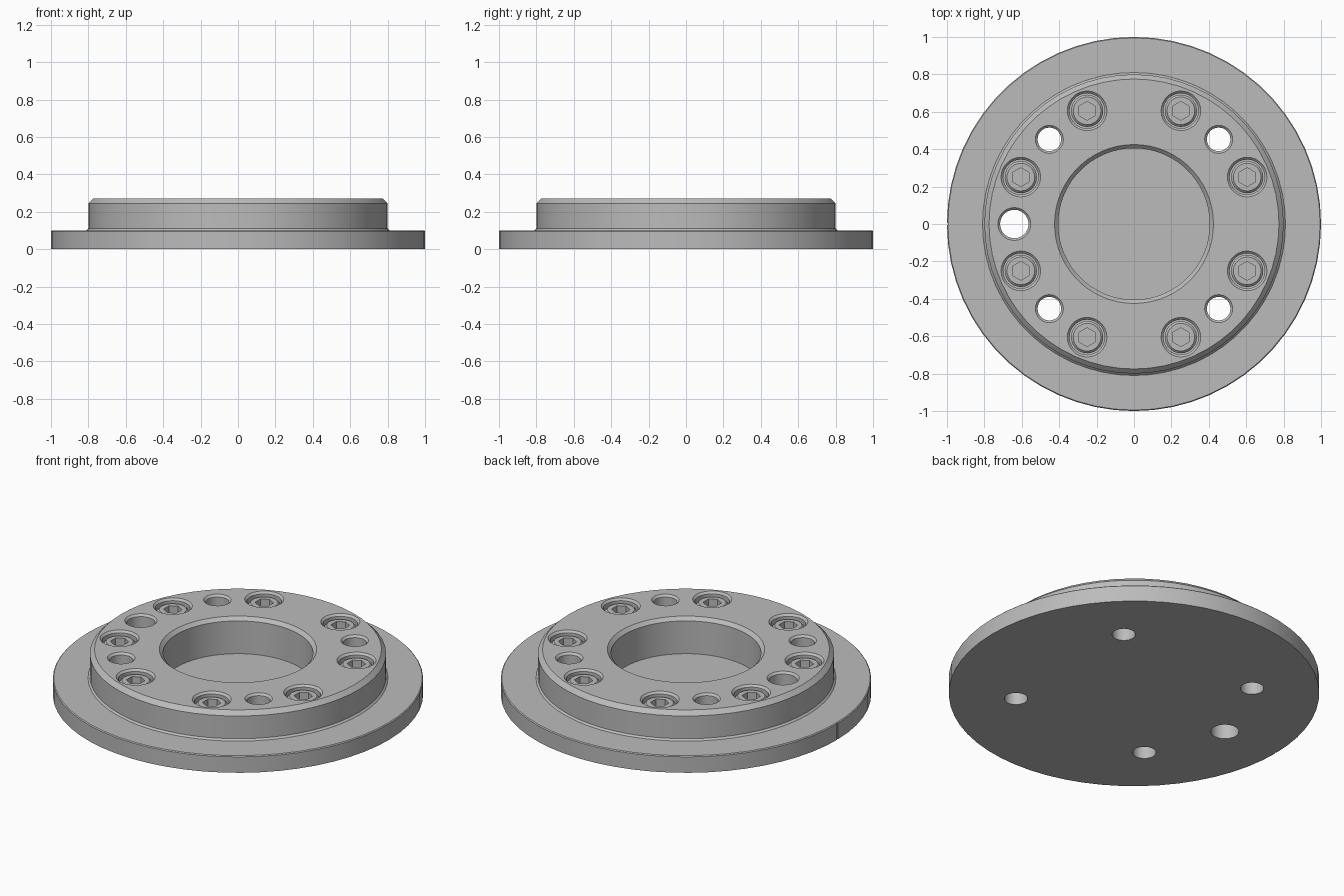
import bpy, bmesh, math
from mathutils import Matrix, Vector

default = bpy.data.objects.get("Cube")
if default:
    bpy.data.objects.remove(default, do_unlink=True)

steel = bpy.data.materials.new("grey steel")
steel.use_nodes = True
GREY = (0.5, 0.5, 0.5, 1)
steel.diffuse_color = GREY
steel.node_tree.nodes["Principled BSDF"].inputs["Base Color"].default_value = GREY


def lathe(bm, profile, sides, centre=(0, 0), phase=0.0):
    """Revolve a closed (radius, height) profile that starts and ends on the axis."""
    rings = []
    for r, z in profile:
        if r == 0:
            rings.append([bm.verts.new((*centre, z))] * sides)
        else:
            rings.append([bm.verts.new((centre[0] + r * math.cos(a), centre[1] + r * math.sin(a), z))
                          for a in (phase + math.tau * i / sides for i in range(sides))])
    for low, high in zip(rings, rings[1:]):
        if low[0] is low[1]:
            bm.faces.new(high[::-1])
        elif high[0] is high[1]:
            bm.faces.new(low)
        else:
            for i in range(sides):
                j = (i + 1) % sides
                bm.faces.new((low[i], low[j], high[j], high[i]))
    # drop the axis points, the end caps are single polygons
    for v in [v for v in bm.verts if not v.link_faces]:
        bm.verts.remove(v)


def make_object(name, bm):
    bmesh.ops.recalc_face_normals(bm, faces=bm.faces)
    mesh = bpy.data.meshes.new(name)
    bm.to_mesh(mesh)
    bm.free()
    mesh.materials.append(steel)
    obj = bpy.data.objects.new(name, mesh)
    bpy.context.collection.objects.link(obj)
    return obj


def smooth(obj):
    bpy.ops.object.select_all(action='DESELECT')
    obj.select_set(True)
    bpy.context.view_layer.objects.active = obj
    bpy.ops.object.shade_smooth_by_angle(angle=math.radians(25))


def polar(radius, degrees):
    a = math.radians(degrees)
    return radius * math.cos(a), radius * math.sin(a)


TOP = 0.27
FLOOR = 0.055
screws = [polar(0.655, 22.5 + 45 * k) for k in range(8)]

# flange with raised hub and blind centre bore
bm = bmesh.new()
lathe(bm, [(0, 0), (1, 0), (1, 0.095), (0.995, 0.1), (0.81, 0.1), (0.8, 0.11),
           (0.8, TOP - 0.025), (0.775, TOP), (0.425, TOP), (0.405, TOP - 0.02),
           (0.405, FLOOR), (0, FLOOR)], 60)
body = make_object("flange_body", bm)

# cutter: through holes, screw pockets and the index notch in the rim
bm = bmesh.new()


def chamfered_hole(centre, radius, bottom, chamfer=0.012):
    lathe(bm, [(0, bottom), (radius, bottom), (radius, TOP - chamfer),
               (radius + 2 * chamfer, TOP + chamfer), (0, TOP + chamfer)], 28, centre)


for k in range(4):
    chamfered_hole(polar(0.64, 45 + 90 * k), 0.063, -0.05)
chamfered_hole((-0.64, 0), 0.076, -0.05)
for centre in screws:
    chamfered_hole(centre, 0.094, 0.13)
bmesh.ops.create_cube(bm, size=1, matrix=Matrix.Translation(Vector((-1, 0, 0.05)))
                      @ Matrix.Diagonal((0.012, 0.01, 0.2, 1)))
cutter = make_object("hole_cutter", bm)
cutter.hide_render = True
cutter.hide_viewport = True
cut = body.modifiers.new("holes", 'BOOLEAN')
cut.operation = 'DIFFERENCE'
cut.solver = 'EXACT'
cut.object = cutter
bpy.context.view_layer.update()

# bake the cut so that the shading is set on the finished surface
finished = bpy.data.meshes.new_from_object(body.evaluated_get(bpy.context.evaluated_depsgraph_get()))
body.modifiers.clear()
body.data = finished
bpy.data.objects.remove(cutter, do_unlink=True)
smooth(body)

# socket-head screws with hexagonal recesses
HEAD = TOP - 0.02
for n, centre in enumerate(screws):
    bm = bmesh.new()
    lathe(bm, [(0, 0.12), (0.086, 0.12), (0.086, HEAD - 0.012), (0.074, HEAD), (0, HEAD)], 28, centre)
    cap = max(bm.faces, key=lambda f: f.calc_center_median().z)
    rim = list(cap.verts)
    bm.faces.remove(cap)
    hexagon = [[bm.verts.new((centre[0] + x, centre[1] + y, z))
                for x, y in (polar(0.05, 90 + 60 * i) for i in range(6))]
               for z in (HEAD, HEAD - 0.05)]
    for i in range(6):
        j = (i + 1) % 6
        bm.faces.new((hexagon[0][i], hexagon[0][j], hexagon[1][j], hexagon[1][i]))
    bm.faces.new(hexagon[1])
    ring_edges = [e for e in bm.edges if e.is_boundary]
    bmesh.ops.bridge_loops(bm, edges=ring_edges)
    smooth(make_object(f"socket_screw_{n + 1}", bm))
